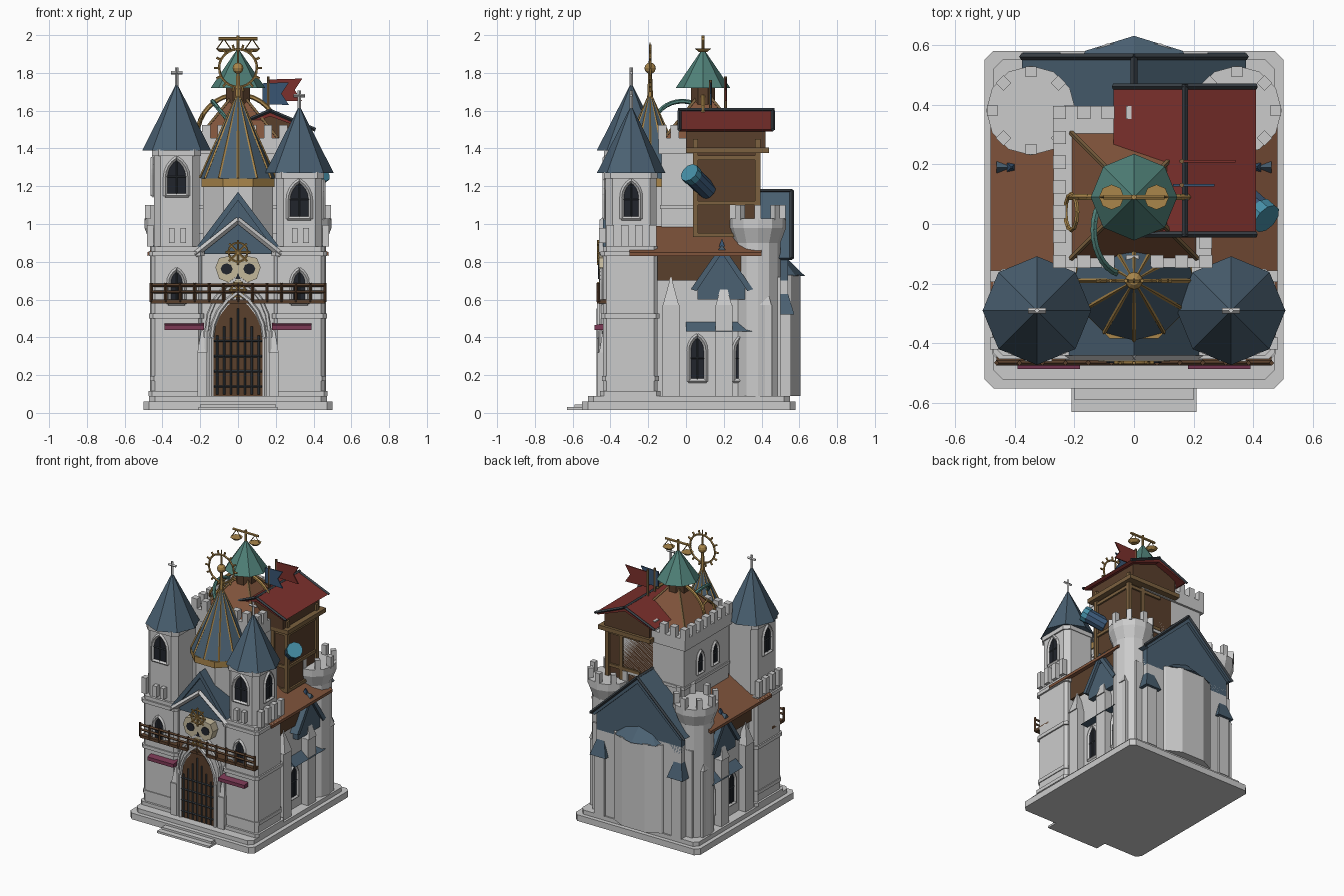
import bpy, bmesh, math
from mathutils import Vector, Matrix

if "Cube" in bpy.data.objects:
    bpy.data.objects.remove(bpy.data.objects["Cube"])

COL = dict(blue=(.07, .12, .17), brown=(.22, .09, .045), wood=(.1, .05, .025), beam=(.2, .12, .05),
           red=(.2, .03, .025), teal=(.08, .22, .19), gold=(.4, .24, .07), dark=(.015, .018, .025),
           bone=(.55, .48, .33), pink=(.2, .04, .09), navy=(.04, .09, .17), lens=(.06, .27, .38), iron=(.04, .05, .06))
MATS = {}


def make(name, bm, col=None):
    bmesh.ops.recalc_face_normals(bm, faces=bm.faces)
    me = bpy.data.meshes.new(name)
    bm.to_mesh(me)
    bm.free()
    ob = bpy.data.objects.new(name, me)
    bpy.context.collection.objects.link(ob)
    if col:
        if col not in MATS:
            MATS[col] = bpy.data.materials.new(col)
            MATS[col].diffuse_color = (*COL[col], 1)
        me.materials.append(MATS[col])
    return ob


def prism(name, pts, axis, a, b, col=None):
    """Extrude a 2D outline: axis x -> (y,z), y -> (x,z), z -> (x,y)."""
    bm = bmesh.new()
    put = {'x': lambda u, v, t: (t, u, v), 'y': lambda u, v, t: (u, t, v), 'z': lambda u, v, t: (u, v, t)}[axis]
    lo = [bm.verts.new(put(u, v, a)) for u, v in pts]
    hi = [bm.verts.new(put(u, v, b)) for u, v in pts]
    bm.faces.new(lo)
    bm.faces.new(hi)
    for i in range(len(pts)):
        j = (i + 1) % len(pts)
        bm.faces.new((lo[i], lo[j], hi[j], hi[i]))
    return make(name, bm, col)


def box(name, x0, x1, y0, y1, z0, z1, col=None, c=0):
    pts = [(x0, y0), (x1, y0), (x1, y1), (x0, y1)]
    if c:
        pts = [(x0 + c, y0), (x1 - c, y0), (x1, y0 + c), (x1, y1 - c), (x1 - c, y1), (x0 + c, y1), (x0, y1 - c), (x0, y0 + c)]
    return prism(name, pts, 'z', z0, z1, col)


def cone(name, x, y, z0, z1, r0, r1, n, col=None, rot=0):
    bm = bmesh.new()
    m = Matrix.Translation((x, y, (z0 + z1) / 2)) @ Matrix.Rotation(math.radians(rot), 4, 'Z')
    bmesh.ops.create_cone(bm, cap_ends=True, segments=n, radius1=r0, radius2=r1, depth=z1 - z0, matrix=m)
    return make(name, bm, col)


def tubes(name, paths, r, col=None, n=6):
    bm = bmesh.new()
    for p in paths:
        for a, b in zip(p, p[1:]):
            a, b = Vector(a), Vector(b)
            m = Matrix.Translation((a + b) / 2) @ (b - a).to_track_quat('Z', 'Y').to_matrix().to_4x4()
            bmesh.ops.create_cone(bm, cap_ends=True, segments=n, radius1=r, radius2=r, depth=(b - a).length + r * .5, matrix=m)
    return make(name, bm, col)


def ball(name, p, r, col):
    bm = bmesh.new()
    bmesh.ops.create_uvsphere(bm, u_segments=10, v_segments=6, radius=r, matrix=Matrix.Translation(p))
    return make(name, bm, col)


def arch(x, z, w, h):
    zs = z + h - math.sqrt(3) * w
    a = [math.radians(t) for t in (0, 15, 30, 45, 60)]
    right = [(x - w + 2 * w * math.cos(t), zs + 2 * w * math.sin(t)) for t in a]
    left = [(2 * x - u, v) for u, v in reversed(right[:-1])]
    return [(x + w, z)] + right + left + [(x - w, z)]


def window(name, x, y, z, w, h, axis='y', s=-1):
    """Pointed window lying in a wall, with stone frame, sill and mullion."""
    pts = arch(x, z, w, h)
    prism(name + '_pane', pts, axis, y, y + s * .006, 'dark')
    P = (lambda u, v: (u, y + s * .006, v)) if axis == 'y' else (lambda u, v: (y + s * .006, u, v))
    tubes(name + '_frame', [[P(*p) for p in pts + pts[:1]]], .011, None, 4)
    tubes(name + '_bars', [[P(x, z), P(x, z + h)], [P(x - w, z + h * .5), P(x + w, z + h * .5)]], .004, 'iron', 4)


def gable(name, cx, half, z0, z1, axis, a, b, col, t=.025):
    prism(name, [(cx - half, z0), (cx, z1), (cx + half, z0), (cx + half - t, z0 - .01), (cx, z1 - t * 1.5), (cx - half + t, z0 - .01)], axis, a, b, col)


def ring(c, r, n=24, a0=0, a1=360):
    return [(c[0] + r * math.cos(math.radians(a0 + (a1 - a0) * i / n)), c[1], c[2] + r * math.sin(math.radians(a0 + (a1 - a0) * i / n))) for i in range(n + 1)]


# plinth and steps
box('plinth_lower', -.5, .5, -.55, .58, .015, .06, None, .03)
box('plinth_upper', -.47, .47, -.52, .55, .06, .09, None, .03)
box('step_lower', -.21, .21, -.63, -.5, .015, .03)
box('step_upper', -.2, .2, -.59, -.5, .03, .045)

# nave, aisles and front wall
box('nave', -.4, .4, -.2, .5, .09, .72)
box('upper_nave', -.27, .27, -.2, .4, .7, .95)
box('front_wall', -.22, .22, -.4, -.1, .09, .87)

for s in (-1, 1):
    sd = 'left' if s < 0 else 'right'
    tx = s * .325
    dz = .12 if s < 0 else 0
    # front towers
    box(sd + '_tower_base', tx - .135, tx + .135, -.44, -.15, .09, .88, None, .02)
    for z, g in ((.09, .015), (.17, .006), (.5, .01), (.83, .012)):
        box(sd + '_tower_course', tx - .135 - g, tx + .135 + g, -.44 - g, -.15 + g, z, z + .025, None, .02)
    box(sd + '_tower_shaft', tx - .12, tx + .12, -.425, -.155, .88, 1.27 + dz, None, .035)
    box(sd + '_tower_cornice', tx - .13, tx + .13, -.435, -.15, 1.24 + dz, 1.275 + dz, None, .035)
    cone(sd + '_tower_roof', tx, -.29, 1.27 + dz, 1.62 + dz, .182, .004, 8, 'blue')
    tubes(sd + '_tower_cross', [[(tx, -.29, 1.6 + dz), (tx, -.29, 1.705 + dz)], [(tx - .028, -.29, 1.68 + dz), (tx + .028, -.29, 1.68 + dz)]], .009, None, 4)
    window(sd + '_belfry', tx, -.425, 1.03 + dz, .06, .2)
    window(sd + '_belfry_side', -.29, s * .445, 1.03 + dz, .05, .2, 'x', s)
    window(sd + '_front_window', tx, -.44, .58, .042, .18)
    for i in range(4):
        y = -.4 + i * .075
        box(sd + '_tower_merlon', s * .465 - .018, s * .465 + .018, y - .02, y + .02, .88, .995)
        if i < 2:
            box(sd + '_front_merlon', tx - .04 + .06 * i, tx - .01 + .06 * i, -.46, -.425, .9, .98)
    prism(sd + '_awning', [(-.485, .44), (-.42, .44), (-.42, .475), (-.485, .465)], 'x', *sorted((s * .18, s * .39)), 'pink')
    # door pinnacles
    box(sd + '_door_pinnacle', s * .19 - .025, s * .19 + .025, -.47, -.4, .09, .32)
    cone(sd + '_door_pinnacle_cap', s * .19, -.435, .32, .46, .035, .002, 4, None, 45)
    # aisle roof, timber clerestory, dormer
    box(sd + '_clerestory', *sorted((s * .25, s * .42)), -.17, .3, .7, .86, 'wood')
    prism(sd + '_aisle_roof', [(s * .48, .83), (s * .48, .85), (s * .23, .99), (s * .23, .95)], 'y', -.3, .4, 'brown')
    gable(sd + '_dormer_roof', .19, .165, .655, .89, 'x', *sorted((s * .3, s * .46)), 'blue', .03)
    prism(sd + '_dormer_wall', [(.06, .6), (.32, .6), (.32, .67), (.19, .85), (.06, .67)], 'x', *sorted((s * .3, s * .44)), 'blue')
    cone(sd + '_roof_vent', s * .41, .19, .82, .92, .05, .003, 4, 'navy', 45)
    prism(sd + '_side_lean_to', [(s * .46, .43), (s * .4, .48), (s * .4, .43)], 'y', 0, .35, 'blue')
    for i, y in enumerate((-.08, .2, .41)):
        box(sd + '_buttress', *sorted((s * .38, s * .455)), y - .045, y + .045, .09, .57)
        cone(sd + '_buttress_cap', s * .42, y, .57, .72, .06, .003, 4, None, 45)
    for y in (.06, .3):
        window(sd + '_aisle_window', y, s * .4, .17, .045, .24, 'x', s)
    # rear turrets
    cone(sd + '_turret', s * .345, .38, .09, .92, .12, .12, 12)
    cone(sd + '_turret_corbel', s * .345, .38, .9, .98, .12, .15, 12)
    cone(sd + '_turret_top', s * .345, .38, .98, 1.03, .15, .15, 12)
    for k in range(8):
        m = box(sd + '_turret_merlon', -.018, .018, .112, .148, 1.02, 1.1)
        m.matrix_world = Matrix.Translation((s * .345, .38, 0)) @ Matrix.Rotation(k * math.pi / 4, 4, 'Z')
    # rear buttresses
    box(sd + '_rear_buttress', s * .31 - .04, s * .31 + .04, .45, .555, .09, .55)
    cone(sd + '_rear_buttress_cap', s * .31, .51, .52, .72, .09, .004, 4, 'blue', 45)

# balcony
box('balcony_floor', -.46, .46, -.47, -.33, .58, .6, 'wood')
tubes('balcony_rail', [[(-.46, -.465, z), (.46, -.465, z)] for z in (.64, .675)]
      + [[(-.46 + .0767 * i, -.465, .59), (-.46 + .0767 * i, -.465, .685)] for i in range(13)], .009, 'wood', 4)

# portal, door and portcullis
portal = arch(0, .09, .16, .62)
prism('portal', portal, 'y', -.455, -.39)
prism('door_recess', arch(0, .09, .13, .52), 'y', -.46, -.44, 'wood')
for w, h, y in ((.14, .55, -.46), (.165, .63, -.45)):
    tubes('portal_moulding', [[(u, y, v) for u, v in arch(0, .09, w, h)]], .013)
tubes('portcullis', [[(x, -.468, .1), (x, -.468, .55 - abs(x) * 1.3)] for x in (-.11, -.073, -.037, 0, .037, .073, .11)]
      + [[(-.125, -.468, z), (.125, -.468, z)] for z in (.14, .22, .3, .38)], .006, 'iron', 4)

# porch gable, mask and sun wheel
prism('porch_gable', [(-.21, .84), (.21, .84), (0, 1.14)], 'y', -.42, -.2, 'blue')
gable('porch_roof', 0, .24, .85, 1.17, 'y', -.44, -.18, 'blue', .03)
tubes('porch_trim', [[(-.225, -.44, .84), (0, -.44, 1.02), (.225, -.44, .84)]], .017, None, 4)
prism('mask', [(-.1, .82), (-.12, .77), (-.1, .71), (-.05, .69), (-.04, .66), (.04, .66), (.05, .69), (.1, .71), (.12, .77), (.1, .82), (0, .84)], 'y', -.46, -.4, 'bone')
for s in (-1, 1):
    prism('mask_eye', [(s * .06 + .032 * math.cos(k * math.pi / 4), .762 + .03 * math.sin(k * math.pi / 4)) for k in range(8)], 'y', -.465, -.45, 'dark')
prism('mask_nose', [(-.014, .71), (.014, .71), (0, .74)], 'y', -.465, -.45, 'dark')


def wheel(name, c, r, t, n, out):
    sp = [[(c[0] + q * math.cos(a), c[1], c[2] + q * math.sin(a)) for q in out] for a in [2 * math.pi * k / n for k in range(n)]]
    tubes(name, [ring(c, r)] + sp, t, 'gold', 5)


wheel('porch_wheel', (0, -.465, .85), .05, .006, 8, (0, .065))
wheel('small_wheel', (0, -.465, .65), .035, .006, 6, (0, .045))

# central spire with gilded ribs
cone('spire_drum', 0, -.19, .85, 1.2, .2, .2, 8, None, 22.5)
cone('spire_band', 0, -.19, 1.195, 1.24, .21, .21, 8, 'gold', 22.5)
cone('spire', 0, -.19, 1.24, 1.68, .2, .01, 12, 'blue')
tubes('spire_ribs', [[(.2 * math.cos(a), -.19 + .2 * math.sin(a), 1.245), (0, -.19, 1.69)] for a in [k * math.pi / 6 for k in range(12)]], .007, 'gold', 4)
cone('spire_finial', 0, -.19, 1.66, 1.96, .016, .003, 6, 'gold')
ball('spire_ball', (0, -.19, 1.825), .03, 'gold')
wheel('spire_wheel', (0, -.19, 1.825), .1, .007, 14, (.1, .125))

# keep with battlements
box('keep', -.25, .24, -.13, .38, .7, 1.4)
box('keep_string_course', -.258, .248, -.138, .388, 1.08, 1.1)
box('keep_parapet', -.27, .26, -.145, .395, 1.37, 1.455)
for i in range(7):
    t = -.25 + i * .0817
    spots = [(t, -.125), (-.25, -.125 + i * .083)] + ([(t, .373)] if i < 4 else []) + ([(.24, -.06)] if i == 0 else [])
    for x, y in spots:
        box('keep_merlon', x - .022, x + .022, y - .022, y + .022, 1.45, 1.525)
cone('keep_roof', 0, .095, 1.45, 1.66, .3, .06, 4, 'brown', 45)
tubes('keep_roof_hips', [[(a * .21, .095 + b * .21, 1.455), (a * .04, .095 + b * .04, 1.665)] for a in (-1, 1) for b in (-1, 1)], .009, 'beam', 4)
for y in (.03, .2):
    window('keep_window', y, -.25, 1.14, .035, .16, 'x', -1)

# lantern, teal cap and scales
cone('lantern', 0, .09, 1.6, 1.73, .07, .07, 8, 'wood', 22.5)
cone('lantern_cap', 0, .09, 1.72, 1.92, .145, .008, 8, 'teal', 0)
tubes('scale_beam', [[(0, .09, 1.9), (0, .09, 1.995)], [(-.1, .09, 1.98), (.1, .09, 1.98)]], .009, 'gold')
for s in (-1, 1):
    cone('scale_pan', s * .075, .09, 1.91, 1.928, .022, .042, 8, 'gold')
    tubes('scale_strings', [[(s * .075 + d, .09, 1.925), (s * .075, .09, 1.98)] for d in (-.038, .038)], .003, 'gold', 4)
tubes('orrery_arch', [ring((0, .09, 1.47), .215, 16, 0, 180)], .012, 'gold')
tubes('teal_arc', [[(-.03 - .105 * math.sin(a), -.02 - .15 * math.cos(a), 1.52 + .13 * math.sin(a)) for a in [k * math.pi / 16 for k in range(12)]]], .012, 'teal')
tubes('keep_dial', [[(-.21 + .02 * math.cos(a), .04 + .06 * math.sin(a), 1.53 + .05 * math.cos(a)) for a in [k * math.pi / 6 for k in range(13)]]], .008, 'gold')

# timber house with red roof
box('timber_house', .0, .36, .05, .38, .93, 1.48, 'wood')
for x, y in ((.36, .05), (.36, .38), (.25, .38), (.25, .05)):
    box('house_post', x - .014, x + .014, y - .014, y + .014, .93, 1.45, 'beam')
for z in (.93, 1.1, 1.34):
    box('house_rail', .1, .372, .04, .392, z, z + .022, 'beam')
box('house_jetty', -.02, .4, 0, .44, 1.375, 1.405, 'beam')
prism('house_gable', [(.0, 1.4), (.36, 1.4), (.36, 1.5), (.17, 1.59), (0, 1.5)], 'y', .0, .42, 'wood')
gable('house_roof', .17, .238, 1.5, 1.6, 'y', -.035, .46, 'red', .02)
tubes('house_roof_trim', [[(-.068, y, 1.5), (.17, y, 1.6), (.408, y, 1.5)] for y in (-.035, .46)] + [[(.17, -.04, 1.603), (.17, .465, 1.603)]], .01, 'iron', 4)
tubes('telescope', [[(.34, .11, 1.18), (.43, .03, 1.26)]], .05, 'navy', 10)
tubes('telescope_lens', [[(.428, .032, 1.258), (.436, .025, 1.265)]], .054, 'lens', 10)

# flags
for name, y, x0, x1, z, col in (('red_flag', .21, .16, .34, 1.71, 'red'), ('blue_flag', .13, .13, .27, 1.69, 'navy')):
    tubes(name + '_pole', [[(.16, y, 1.55), (.16, y, z + .07)]], .008, 'beam')
    prism(name, [(x0, z - .055), (x1, z - .06), (x1 - .04, z), (x1, z + .06), (x0, z + .055)], 'y', y - .004, y + .004, col)

# rear gabled roof and apse
prism('rear_gable', [(-.34, .7), (.34, .7), (.34, .83), (0, 1.15), (-.34, .83)], 'y', .37, .54, 'blue')
gable('rear_roof', 0, .375, .82, 1.175, 'y', .37, .56, 'blue', .03)
tubes('rear_roof_trim', [[(-.375, .56, .82), (0, .56, 1.175), (.375, .56, .82)], [(0, .37, 1.175), (0, .56, 1.175)]], .011, 'iron', 4)
box('rear_wall', -.34, .34, .45, .54, .09, .75)
prism('apse', [(-.22, .5), (-.19, .555), (-.09, .605), (.09, .605), (.19, .555), (.22, .5)], 'z', .09, .73)
cone('apse_roof', 0, .46, .725, .88, .17, .01, 8, 'blue').matrix_world = Matrix.Translation((0, 0, 0)) @ Matrix.Diagonal((1.35, 1, 1, 1))

for m in bpy.data.materials:
    if m.users and not m.is_grease_pencil:
        m.use_nodes = True
        m.node_tree.nodes["Principled BSDF"].inputs["Base Color"].default_value = m.diffuse_color
